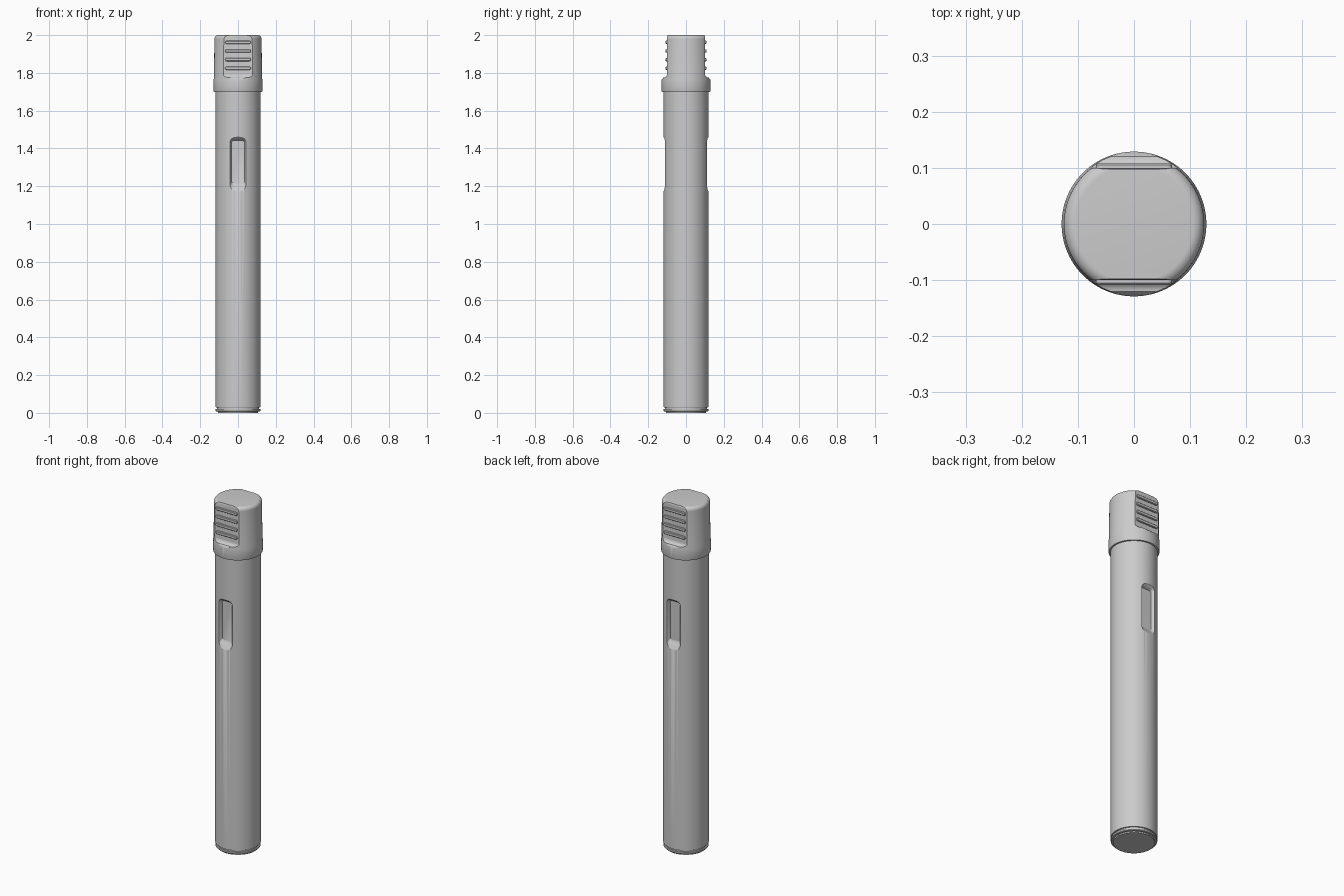
import bpy, bmesh, math

if "Cube" in bpy.data.objects:
    bpy.data.objects.remove(bpy.data.objects["Cube"])

grey = bpy.data.materials.new("light_grey")
grey.diffuse_color = (0.6, 0.6, 0.6, 1)
grey.use_nodes = True
grey.node_tree.nodes["Principled BSDF"].inputs["Base Color"].default_value = grey.diffuse_color


def new_object(name, bm):
    bmesh.ops.recalc_face_normals(bm, faces=bm.faces[:])
    mesh = bpy.data.meshes.new(name)
    bm.to_mesh(mesh)
    bm.free()
    mesh.materials.append(grey)
    ob = bpy.data.objects.new(name, mesh)
    bpy.context.collection.objects.link(ob)
    return ob


def loft(name, rings):
    """Skin equal-length rings of points and close both ends."""
    bm = bmesh.new()
    rows = [[bm.verts.new(p) for p in ring] for ring in rings]
    n = len(rows[0])
    for a, b in zip(rows, rows[1:]):
        for i in range(n):
            j = (i + 1) % n
            bm.faces.new((a[i], a[j], b[j], b[i]))
    bm.faces.new(rows[0][::-1])
    bm.faces.new(rows[-1])
    return new_object(name, bm)


def lathe(name, profile, n=96):
    return loft(name, [[(r * math.cos(math.tau * i / n), r * math.sin(math.tau * i / n), z)
                        for i in range(n)] for r, z in profile])


def arc(cx, cz, r, a0, a1, n=6):
    return [(cx + r * math.cos(math.radians(a0 + (a1 - a0) * i / n)),
             cz + r * math.sin(math.radians(a0 + (a1 - a0) * i / n))) for i in range(n + 1)]


def rounded_rect(hw, z0, z1, r, y):
    pts = (arc(hw - r, z1 - r, r, 0, 90) + arc(r - hw, z1 - r, r, 90, 180)
           + arc(r - hw, z0 + r, r, 180, 270) + arc(hw - r, z0 + r, r, 270, 360))
    return [(x, y, z) for x, z in pts]


def cut(target, cutter):
    mod = target.modifiers.new("cut", 'BOOLEAN')
    mod.operation, mod.solver, mod.object = 'DIFFERENCE', 'EXACT', cutter
    bpy.context.view_layer.objects.active = target
    bpy.ops.object.modifier_apply(modifier=mod.name)
    bpy.data.objects.remove(cutter)


def smooth(ob):
    bpy.ops.object.select_all(action='DESELECT')
    ob.select_set(True)
    bpy.context.view_layer.objects.active = ob
    bpy.ops.object.shade_smooth_by_angle(angle=math.radians(32))


# Barrel, with a shallow groove above the end plug
barrel = lathe("barrel", [(0.106, 0.0), (0.106, 0.007), (0.115, 0.008), (0.118, 0.011),
                          (0.118, 0.02), (0.112, 0.021), (0.112, 0.028), (0.117, 0.029),
                          (0.119, 0.032), (0.119, 1.71)])

# Cap, with a collar and a rounded top edge
cap = lathe("cap", [(0.115, 1.70), (0.128, 1.70), (0.129, 1.703), (0.129, 1.765), (0.127, 1.775)]
            + arc(0.104, 1.979, 0.021, 0, 90, 8))

for s, side in ((-1, "front"), (1, "back")):
    # Viewing window recess: steep sides and top, sloped lower end
    cut(barrel, loft("window_cutter", [
        rounded_rect(0.034, 1.215, 1.442, 0.012, s * 0.094),
        rounded_rect(0.036, 1.205, 1.445, 0.014, s * 0.100),
        rounded_rect(0.039, 1.195, 1.448, 0.016, s * 0.108),
        rounded_rect(0.046, 1.178, 1.456, 0.022, s * 0.116),
        rounded_rect(0.054, 1.165, 1.466, 0.028, s * 0.124)]))

    # Flat grip on the cap, filleted into the collar
    yz = ([(0.16, 1.765), (0.129, 1.765)] + arc(0.120, 1.795, 0.02, 270, 180)
          + [(0.100, 1.993), (0.098, 1.998), (0.094, 2.02), (0.16, 2.02)])
    cut(cap, loft("grip_cutter", [[(x, s * y, z) for y, z in yz] for x in (-0.2, 0.2)]))

    # Grip ribs
    for i in range(4):
        z = 1.825 + 0.0455 * i
        rib = loft(f"{side}_grip_rib_{i + 1}", [
            rounded_rect(0.068, z - 0.009, z + 0.009, 0.0085, s * 0.096),
            rounded_rect(0.068, z - 0.009, z + 0.009, 0.0085, s * 0.105),
            rounded_rect(0.066, z - 0.006, z + 0.006, 0.0058, s * 0.108)])
        smooth(rib)

smooth(barrel)
smooth(cap)
